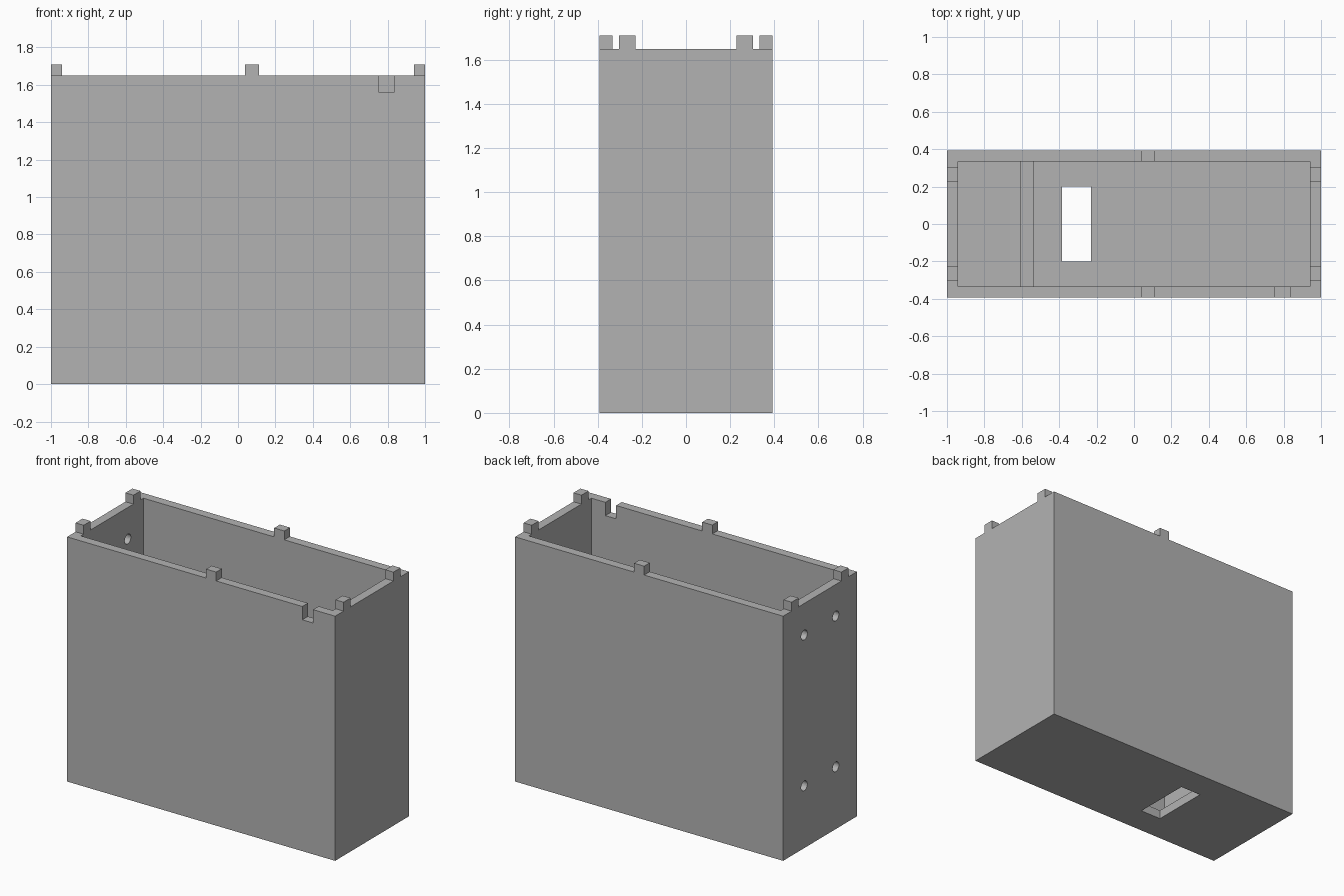
import bpy
import bmesh
from math import radians
from mathutils import Matrix, Vector

default = bpy.data.objects.get("Cube")
if default:
    bpy.data.objects.remove(default, do_unlink=True)

# Overall dimensions
HX, HY, H, WALL = 1.0, 0.393, 1.65, 0.06
IX, IY = HX - WALL, HY - WALL
TAB_TOP = H + 0.06

grey = bpy.data.materials.new("plain grey")
grey.use_nodes = True
grey.diffuse_color = (0.45, 0.45, 0.45, 1)
grey.node_tree.nodes["Principled BSDF"].inputs["Base Color"].default_value = grey.diffuse_color


def finish(name, bm):
    mesh = bpy.data.meshes.new(name)
    bm.to_mesh(mesh)
    bm.free()
    mesh.materials.append(grey)
    obj = bpy.data.objects.new(name, mesh)
    bpy.context.collection.objects.link(obj)
    return obj


def box(name, low, high):
    low, high = Vector(low), Vector(high)
    bm = bmesh.new()
    place = Matrix.Translation((low + high) / 2) @ Matrix.Diagonal((*(high - low), 1))
    bmesh.ops.create_cube(bm, size=1, matrix=place)
    return finish(name, bm)


def screw_hole(name, y, z):
    bm = bmesh.new()
    place = Matrix.Translation((-HX + WALL / 2, y, z)) @ Matrix.Rotation(radians(90), 4, 'Y')
    bmesh.ops.create_cone(bm, cap_ends=True, segments=24, radius1=0.033,
                          radius2=0.033, depth=WALL * 2, matrix=place)
    return finish(name, bm)


def cut(target, cutter):
    mod = target.modifiers.new(cutter.name, 'BOOLEAN')
    mod.operation = 'DIFFERENCE'
    mod.solver = 'EXACT'
    mod.object = cutter
    cutter.hide_render = True
    cutter.hide_set(True)
    cutter.display_type = 'WIRE'


# Open-topped case with its cavity, floor slot, rim notch and screw holes
case = box("case", (-HX, -HY, 0), (HX, HY, H))
cut(case, box("cavity_cutter", (-IX, -IY, WALL), (IX, IY, H + 0.2)))
cut(case, box("floor_slot_cutter", (-0.385, -0.2, -0.1), (-0.23, 0.2, 0.2)))
cut(case, box("rim_notch_cutter", (0.755, -HY - 0.1, 1.56), (0.835, -IY + 0.05, H + 0.1)))
for y in (-0.168, 0.168):
    for z in (0.42, 1.437):
        cut(case, screw_hole("screw_hole_cutter", y, z))

# Inner divider standing on the floor
box("divider", (-0.61, -IY, WALL), (-0.535, IY, 0.75))

# Locating tabs on the rim
for side in (-1, 1):
    y0, y1 = sorted((side * IY, side * HY))
    box("long_wall_tab", (0.037, y0, H), (0.112, y1, TAB_TOP))
    x0, x1 = sorted((side * IX, side * HX))
    for end in (-1, 1):
        y0, y1 = sorted((end * 0.228, end * 0.303))
        box("end_wall_tab", (x0, y0, H), (x1, y1, TAB_TOP))
